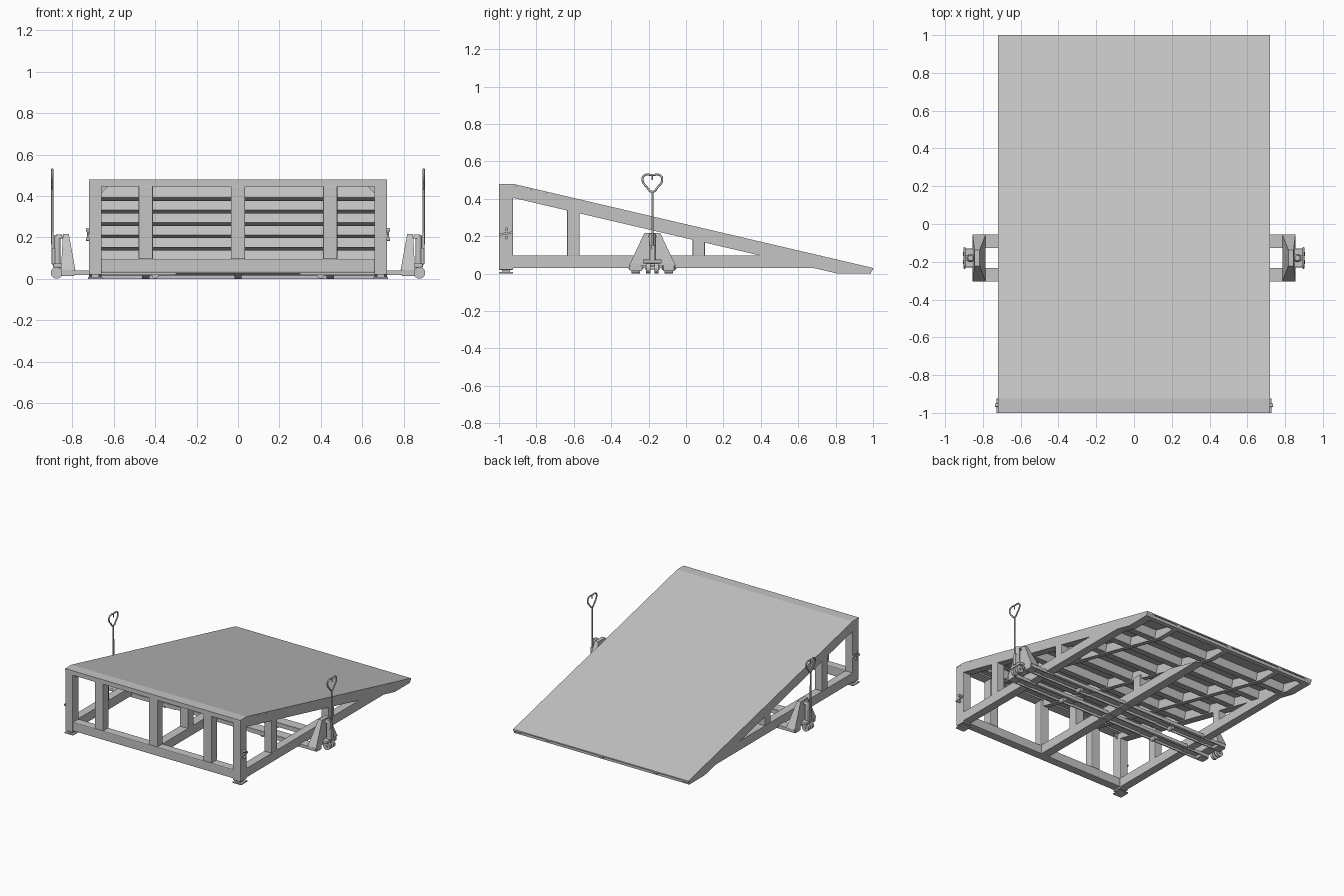
import bpy, bmesh, math
from mathutils import Matrix, Vector

cube = bpy.data.objects.get("Cube")
if cube:
    bpy.data.objects.remove(cube, do_unlink=True)

steel = bpy.data.materials.new("light grey steel")
steel.use_nodes = True
GREY = (0.56, 0.56, 0.56, 1)
steel.diffuse_color = GREY
steel.node_tree.nodes["Principled BSDF"].inputs["Base Color"].default_value = GREY

W = 0.72                       # half width of the ramp
SLOPE = 0.45 / 1.925           # fall of the deck per unit of length
FORK_Y = (-0.268, -0.092)
JACK_Y = -0.18


def deck_z(y):
    return 0.48 - SLOPE * (y + 0.925)


def finish(name, bm, bevel=0):
    bmesh.ops.recalc_face_normals(bm, faces=bm.faces)
    mesh = bpy.data.meshes.new(name)
    bm.to_mesh(mesh)
    bm.free()
    mesh.materials.append(steel)
    ob = bpy.data.objects.new(name, mesh)
    bpy.context.collection.objects.link(ob)
    if bevel:
        mod = ob.modifiers.new("rounded_edges", 'BEVEL')
        mod.width, mod.segments = bevel, 2
    return ob


def box(name, x, y, z, bevel=0, tilt=0):
    lo, hi = Vector((x[0], y[0], z[0])), Vector((x[1], y[1], z[1]))
    bm = bmesh.new()
    bmesh.ops.create_cube(bm, size=1)
    size = hi - lo
    bm.transform(Matrix.Translation((lo + hi) / 2) @ Matrix.Rotation(tilt, 4, 'X')
                 @ Matrix.Diagonal((*size, 1)))
    return finish(name, bm, bevel)


def sided(s, a, b):
    return sorted((s * a, s * b))


def prism(name, x, profile):
    # extrude a (y, z) profile along x
    bm = bmesh.new()
    face = bm.faces.new([bm.verts.new((x[0], y, z)) for y, z in profile])
    out = bmesh.ops.extrude_face_region(bm, geom=[face])
    bmesh.ops.translate(bm, vec=(x[1] - x[0], 0, 0),
                        verts=[v for v in out["geom"] if isinstance(v, bmesh.types.BMVert)])
    return finish(name, bm)


def cylinder(name, centre, radius, length, axis='X', top=None):
    bm = bmesh.new()
    bmesh.ops.create_cone(bm, cap_ends=True, segments=20, radius1=radius,
                          radius2=radius if top is None else top, depth=length)
    turn = {'X': Matrix.Rotation(math.pi / 2, 4, 'Y'),
            'Y': Matrix.Rotation(math.pi / 2, 4, 'X'), 'Z': Matrix()}[axis]
    bm.transform(Matrix.Translation(centre) @ turn)
    ob = finish(name, bm)
    for p in ob.data.polygons:
        p.use_smooth = len(p.vertices) == 4
    return ob


def tube(name, points, radius, closed=False):
    curve = bpy.data.curves.new(name, 'CURVE')
    curve.dimensions = '3D'
    curve.bevel_depth, curve.bevel_resolution, curve.resolution_u = radius, 2, 6
    curve.use_fill_caps = True
    sp = curve.splines.new('BEZIER')
    sp.bezier_points.add(len(points) - 1)
    for bp, p in zip(sp.bezier_points, points):
        bp.co = p
        bp.handle_left_type = bp.handle_right_type = 'AUTO'
    sp.use_cyclic_u = closed
    curve.materials.append(steel)
    ob = bpy.data.objects.new(name, curve)
    bpy.context.collection.objects.link(ob)
    return ob


# Deck plate with its flat landing strip
prism("deck_plate", (-W, W), [(-1, 0.48), (-0.925, 0.48), (1, 0.03), (1, 0.021),
                              (-0.925, 0.471), (-1, 0.471)])
box("toe_bar", (-W, W), (0.955, 0.99), (0, 0.022))

# Sloping rafters: two outer, three inner
for i, x in enumerate((-0.69, -0.445, 0, 0.445, 0.69)):
    half = 0.03 if abs(x) > 0.6 else 0.018
    prism(f"rafter_{i}", (x - half, x + half),
          [(-0.93, 0.472), (1, 0.022), (0.985, 0), (0.81, 0), (-0.93, 0.406)])

# Cross members under the deck
for i in range(7):
    y = -0.80 + 0.257 * i
    z = deck_z(y) - 0.037
    box(f"cross_member_{i}", (-0.67, 0.67), (y - 0.035, y + 0.035), (z - 0.03, z + 0.03),
        tilt=-math.atan(SLOPE))

# Front frame
box("front_top_beam", (-0.66, 0.66), (-1, -0.925), (0.447, 0.473))
box("front_bottom_beam", (-0.66, 0.66), (-0.995, -0.93), (0.03, 0.097), 0.006)
for i, x in enumerate((-0.445, 0, 0.445)):
    box(f"front_post_{i}", (x - 0.035, x + 0.035), (-0.995, -0.93), (0.095, 0.45), 0.006)

# Legs, feet, corner gussets, lower side rails and latches
for s, side in ((1, "left"), (-1, "right")):
    box(f"{side}_leg", sided(s, 0.658, W), (-1, -0.925), (0.02, 0.473), 0.004)
    box(f"{side}_foot_stem", sided(s, 0.67, 0.708), (-0.985, -0.94), (0.006, 0.022))
    box(f"{side}_foot_plate", sided(s, 0.655, 0.725), (-1, -0.925), (0, 0.008))
    bm = bmesh.new()
    corner = [(0.66, 0.448), (0.625, 0.448), (0.66, 0.413)]
    bm.faces.new([bm.verts.new((s * x, -0.965, z)) for x, z in corner])
    gusset = finish(f"{side}_gusset", bm)
    gusset.modifiers.new("thickness", 'SOLIDIFY').thickness = 0.008
    prism(f"{side}_lower_rail", sided(s, 0.66, W),
          [(-0.93, 0.03), (0.69, 0.03), (0.41, 0.097), (-0.93, 0.097)])
    for y in (-0.602, 0.068):
        box(f"{side}_side_post", sided(s, 0.66, W), (y - 0.033, y + 0.033),
            (0.095, deck_z(y) - 0.06), 0.005)
    box(f"{side}_latch_bar", sided(s, W, 0.729), (-1, -0.925), (0.208, 0.22), tilt=0.15)
    for z in (0.192, 0.237):
        cylinder(f"{side}_latch_pin", (s * 0.725, -0.96, z), 0.009, 0.02)

# Lower centre rail with its posts
prism("centre_lower_rail", (-0.033, 0.033),
      [(-0.94, 0.03), (0.69, 0.03), (0.41, 0.097), (-0.94, 0.097)])
for y in (-0.602, 0.068):
    box("centre_post", (-0.033, 0.033), (y - 0.033, y + 0.033), (0.095, deck_z(y) - 0.06))

# Cross channels resting on the lifting forks
for y in FORK_Y:
    box("fork_channel_top", (-0.67, 0.67), (y - 0.037, y + 0.037), (0.042, 0.052))
    for d in (-0.036, 0.036):
        box("fork_channel_wall", (-0.67, 0.67), (y + d - 0.004, y + d + 0.004), (0.025, 0.05))


def pallet_jack(s, side):
    # Forks as inverted channels, with rollers near the tips
    for y in FORK_Y:
        box(f"{side}_fork_top", sided(s, 0.3, 0.85), (y - 0.036, y + 0.036), (0.034, 0.041))
        for d in (-0.032, 0.032):
            box(f"{side}_fork_wall", sided(s, 0.3, 0.85),
                (y + d - 0.004, y + d + 0.004), (0.018, 0.038))
        cylinder(f"{side}_fork_roller", (s * 0.4, y, 0.017), 0.016, 0.045, 'Y')
        box(f"{side}_fork_heel", sided(s, 0.79, 0.855), (y - 0.03, y + 0.03), (0.013, 0.06), 0.004)
    # Tapered body
    bm = bmesh.new()
    bmesh.ops.create_cube(bm, size=1)
    for v in bm.verts:
        top = v.co.z > 0
        x_in, x_out = (0.817, 0.845) if top else (0.785, 0.855)
        v.co = (s * (x_out if v.co.x > 0 else x_in),
                JACK_Y + v.co.y * (0.085 if top else 0.25), 0.217 if top else 0.042)
    finish(f"{side}_jack_body", bm)
    # Pump, steering wheels and tow bar
    cylinder(f"{side}_pump", (s * 0.872, JACK_Y, 0.13), 0.016, 0.16, 'Z')
    cylinder(f"{side}_pump_cap", (s * 0.865, JACK_Y, 0.205), 0.022, 0.02, 'Z', 0.014)
    box(f"{side}_steering_yoke", sided(s, 0.85, 0.893), (JACK_Y - 0.05, JACK_Y + 0.05),
        (0.055, 0.075), 0.004)
    cylinder(f"{side}_axle", (s * 0.876, JACK_Y, 0.029), 0.008, 0.08, 'Y')
    for d in (-0.022, 0.022):
        cylinder(f"{side}_steering_wheel", (s * 0.876, JACK_Y + d, 0.029), 0.028, 0.022, 'Y')
    box(f"{side}_handle_socket", sided(s, 0.882, 0.9), (JACK_Y - 0.014, JACK_Y + 0.014),
        (0.07, 0.15), 0.003)
    tube(f"{side}_handle_bar", [(s * 0.896, JACK_Y, 0.13), (s * 0.897, JACK_Y, 0.44)], 0.0055)
    loop = [(0, 0.437), (0.03, 0.463), (0.052, 0.497), (0.045, 0.523), (0, 0.527),
            (-0.045, 0.523), (-0.052, 0.497), (-0.03, 0.463)]
    tube(f"{side}_handle_grip", [(s * 0.897, JACK_Y + y, z) for y, z in loop], 0.0055, True)
    tube(f"{side}_release_lever", [(s * 0.897, JACK_Y, 0.5), (s * 0.897, JACK_Y, 0.525)], 0.004)


pallet_jack(1, "left")
pallet_jack(-1, "right")
